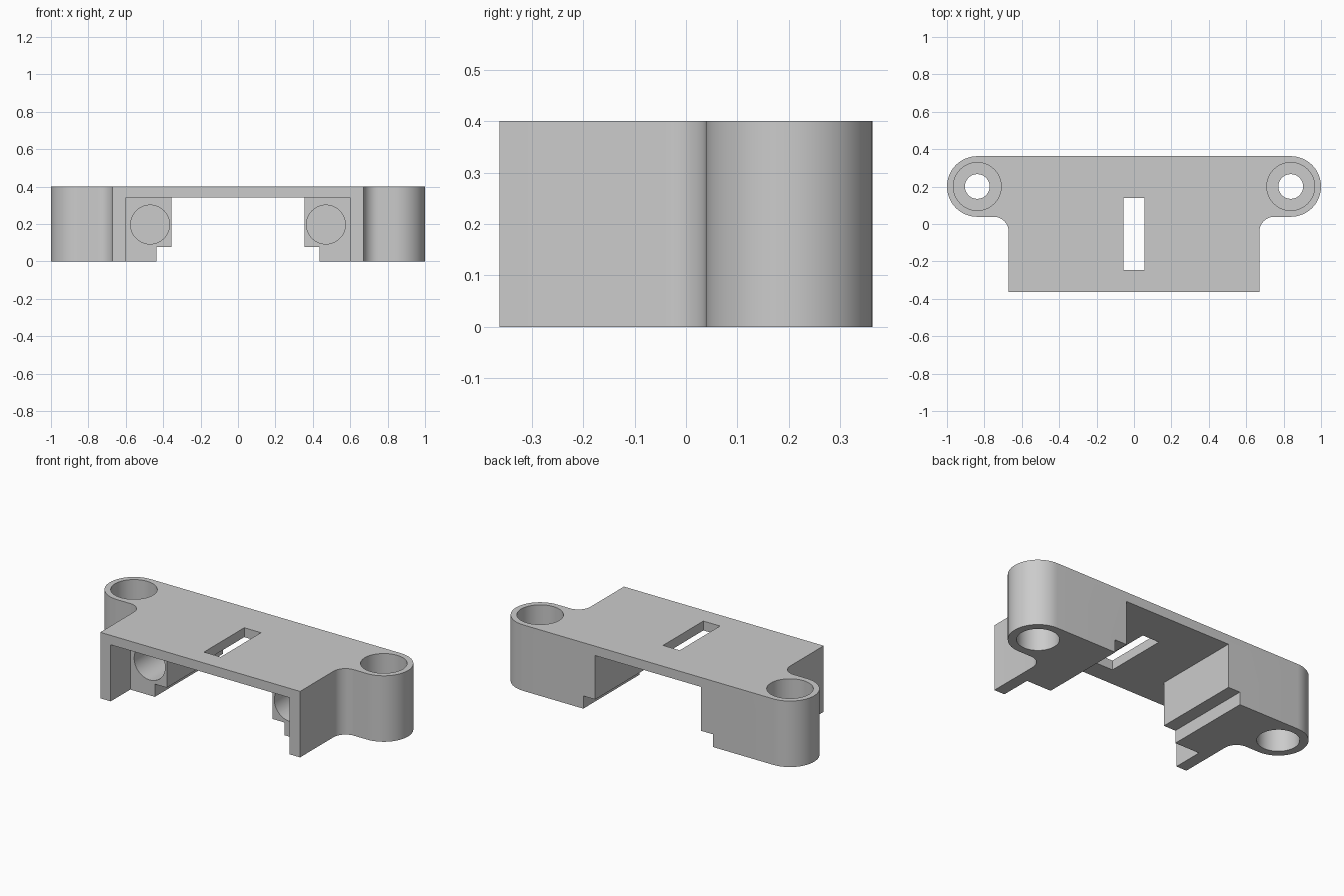
import bpy, bmesh
from math import pi, sin, cos, radians
from mathutils import Matrix

if "Cube" in bpy.data.objects:
    bpy.data.objects.remove(bpy.data.objects["Cube"], do_unlink=True)

HEIGHT, ROOF = 0.4, 0.343
HALF_Y, HALF_X = 0.3625, 0.67
EAR_X, EAR_Y, EAR_R = 0.838, 0.2005, 0.162
FILLET = 0.08

grey = bpy.data.materials.new("grey plastic")
grey.use_nodes = True
GREY = (0.6, 0.6, 0.6, 1)
grey.diffuse_color = GREY
grey.node_tree.nodes["Principled BSDF"].inputs["Base Color"].default_value = GREY


def make_object(name, bm):
    bmesh.ops.recalc_face_normals(bm, faces=bm.faces)
    mesh = bpy.data.meshes.new(name)
    bm.to_mesh(mesh)
    bm.free()
    mesh.materials.append(grey)
    obj = bpy.data.objects.new(name, mesh)
    bpy.context.collection.objects.link(obj)
    return obj


def arc(cx, cy, r, start, end, steps):
    angles = [radians(start + (end - start) * i / steps) for i in range(steps + 1)]
    return [(cx + r * cos(a), cy + r * sin(a)) for a in angles]


def box(x0, x1, y0, y1, z0, z1):
    bm = bmesh.new()
    size = Matrix.Diagonal((x1 - x0, y1 - y0, z1 - z0, 1))
    place = Matrix.Translation(((x0 + x1) / 2, (y0 + y1) / 2, (z0 + z1) / 2))
    bmesh.ops.create_cube(bm, size=1, matrix=place @ size)
    return bm


def cylinder(x, y, z, r, length, turn=0):
    bm = bmesh.new()
    place = Matrix.Translation((x, y, z)) @ Matrix.Rotation(turn, 4, 'X')
    bmesh.ops.create_cone(bm, cap_ends=True, segments=64, radius1=r, radius2=r,
                          depth=length, matrix=place)
    return bm


# Bracket body: straight plate with two rounded ears, extruded upward
half = [(HALF_X, -HALF_Y)]
half += arc(HALF_X + FILLET, EAR_Y - EAR_R - FILLET, FILLET, 180, 90, 12)
half += arc(EAR_X, EAR_Y, EAR_R, -90, 90, 32)
outline = half + [(-x, y) for x, y in reversed(half)]
bm = bmesh.new()
base = bm.faces.new([bm.verts.new((x, y, 0)) for x, y in outline])
top = bmesh.ops.extrude_face_region(bm, geom=[base])["geom"]
for v in top:
    if isinstance(v, bmesh.types.BMVert):
        v.co.z = HEIGHT
body = make_object("bracket_body", bm)

# Central channel, lower step, front pocket and the slot in the roof
cuts = [
    box(-0.355, 0.355, -0.5, 0.5, -0.1, ROOF),
    box(-0.435, 0.435, -0.5, 0.5, -0.1, 0.077),
    box(-0.6, 0.6, -0.5, -0.175, -0.1, ROOF),
    box(-0.056, 0.056, -0.246, 0.14, 0.2, 0.5),
]
# Screw holes with a wide bore above and below, and blind rod sockets
for side in (-1, 1):
    x = side * EAR_X
    cuts += [
        cylinder(x, EAR_Y, 0.2, 0.066, 0.6),
        cylinder(x, EAR_Y, 0.365, 0.128, 0.27),
        cylinder(x, EAR_Y, 0.035, 0.115, 0.27),
        cylinder(side * 0.47, 0.045, 0.197, 0.104, 0.49, pi / 2),
    ]

cutters = []
for bm in cuts:
    cutter = make_object("cutter", bm)
    cutter.hide_render = True
    cutters.append(cutter)
    mod = body.modifiers.new("cut", 'BOOLEAN')
    mod.operation, mod.solver, mod.object = 'DIFFERENCE', 'EXACT', cutter

# Bake the cuts and remove the helpers
bpy.context.view_layer.update()
final = bpy.data.meshes.new_from_object(body.evaluated_get(bpy.context.evaluated_depsgraph_get()))
body.modifiers.clear()
body.data = final
for cutter in cutters:
    bpy.data.objects.remove(cutter, do_unlink=True)

bpy.ops.object.select_all(action='DESELECT')
body.select_set(True)
bpy.context.view_layer.objects.active = body
bpy.ops.object.shade_smooth_by_angle(angle=radians(30))
